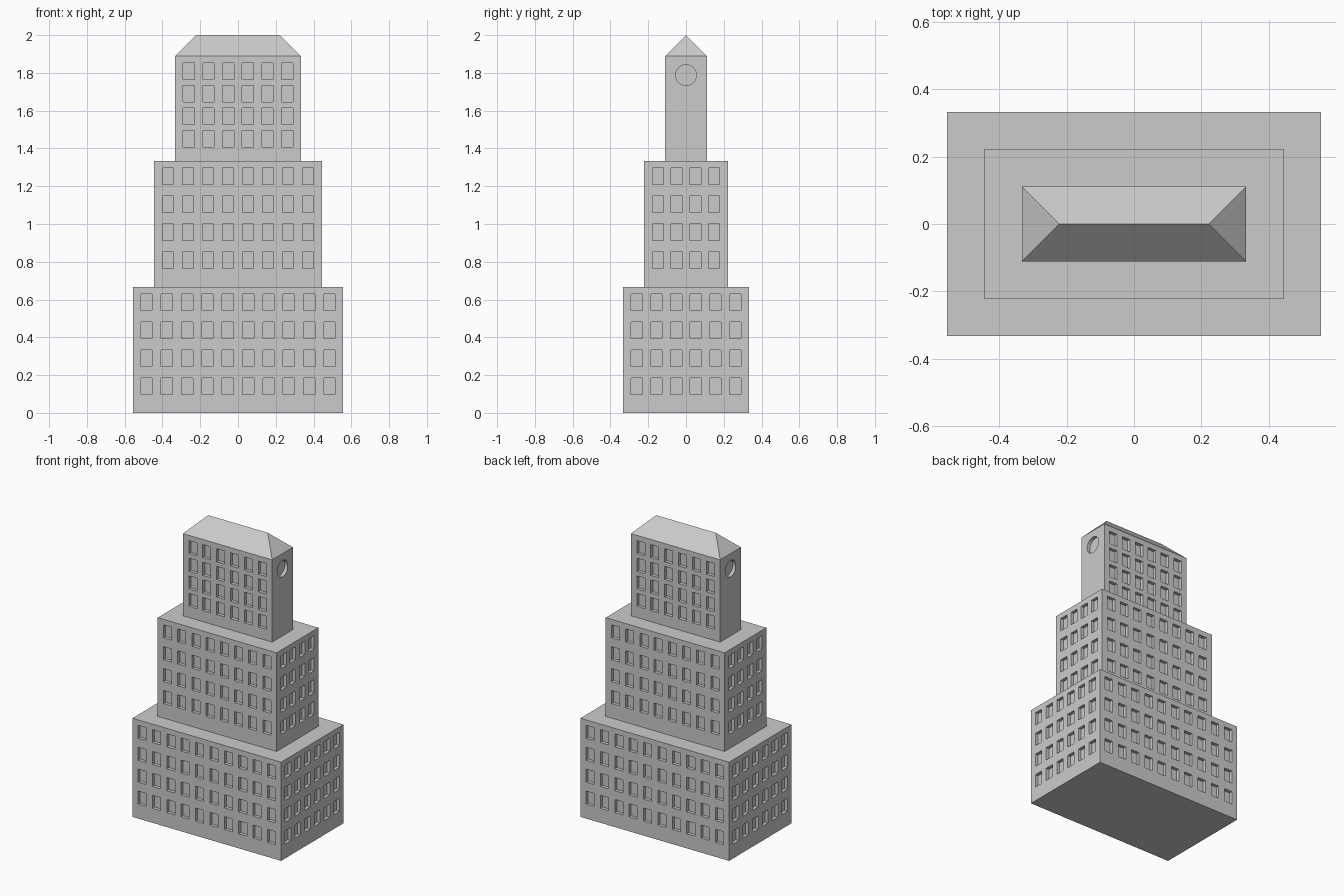
import bpy, bmesh, math
from mathutils import Matrix

if "Cube" in bpy.data.objects:
    bpy.data.objects.remove(bpy.data.objects["Cube"])

U = 1 / 9            # building module
DEPTH = 0.022        # window recess
WIN_W, WIN_H = 0.06, 0.088

stone = bpy.data.materials.new("stone_grey")
stone.diffuse_color = (0.6, 0.6, 0.6, 1)
stone.use_nodes = True
stone.node_tree.nodes["Principled BSDF"].inputs["Base Color"].default_value = stone.diffuse_color


def make_object(name, bm):
    bmesh.ops.recalc_face_normals(bm, faces=bm.faces)
    mesh = bpy.data.meshes.new(name)
    bm.to_mesh(mesh)
    bm.free()
    mesh.materials.append(stone)
    obj = bpy.data.objects.new(name, mesh)
    bpy.context.collection.objects.link(obj)
    return obj


def add_box(bm, centre, size):
    bmesh.ops.create_cube(bm, size=1, matrix=Matrix.Translation(centre) @ Matrix.Diagonal((*size, 1)))


def spread(count, end):
    return [-end + 2 * end * i / (count - 1) for i in range(count)]


def carve(obj, bm):
    """Cut the shapes in bm out of obj."""
    cutter = make_object("window_cutter", bm)
    cutter.hide_render = True
    mod = obj.modifiers.new("windows", 'BOOLEAN')
    mod.operation, mod.solver, mod.object = 'DIFFERENCE', 'EXACT', cutter
    bpy.context.view_layer.objects.active = obj
    bpy.ops.object.modifier_apply(modifier=mod.name)
    bpy.data.objects.remove(cutter)


def tier(name, hx, hy, z0, z1, rows, front, side):
    """Box storey block with window recesses on all four sides."""
    bm = bmesh.new()
    add_box(bm, (0, 0, (z0 + z1) / 2), (2 * hx, 2 * hy, z1 - z0))
    block = make_object(name, bm)
    cut = bmesh.new()
    for z in rows:
        for s in (-1, 1):
            for x in spread(*front):
                add_box(cut, (x, s * hy, z), (WIN_W, 2 * DEPTH, WIN_H))
            for y in spread(*side) if side else ():
                add_box(cut, (s * hx, y, z), (2 * DEPTH, WIN_W, WIN_H))
    if not side:     # round window at each end
        for s in (-1, 1):
            bmesh.ops.create_cone(
                cut, cap_ends=True, segments=32, radius1=0.055, radius2=0.055, depth=2 * DEPTH,
                matrix=Matrix.Translation((s * hx, 0, 1.788)) @ Matrix.Rotation(math.pi / 2, 4, 'Y'))
    carve(block, cut)


# Three stepped blocks
low_rows = [0.142 + 0.148 * i for i in range(4)]
tier("lower_block", 5 * U, 3 * U, 0, 6 * U, low_rows, (10, 0.484), (6, 0.26))
tier("middle_block", 4 * U, 2 * U, 6 * U, 12 * U, [z + 6 * U for z in low_rows], (8, 0.371), (4, 0.148))
tier("upper_block", 3 * U, U, 12 * U, 17 * U, [1.452 + 0.119 * i for i in range(4)], (6, 0.26), None)

# Hipped roof
bm = bmesh.new()
eave = [bm.verts.new((x * 3 * U, y * U, 17 * U)) for x, y in ((-1, -1), (1, -1), (1, 1), (-1, 1))]
ridge = [bm.verts.new((x * 2 * U, 0, 18 * U)) for x in (-1, 1)]
a, b, c, d = eave
for face in ((a, b, ridge[1], ridge[0]), (c, d, ridge[0], ridge[1]), (b, c, ridge[1]), (d, a, ridge[0]), eave):
    bm.faces.new(face)
make_object("hip_roof", bm)
